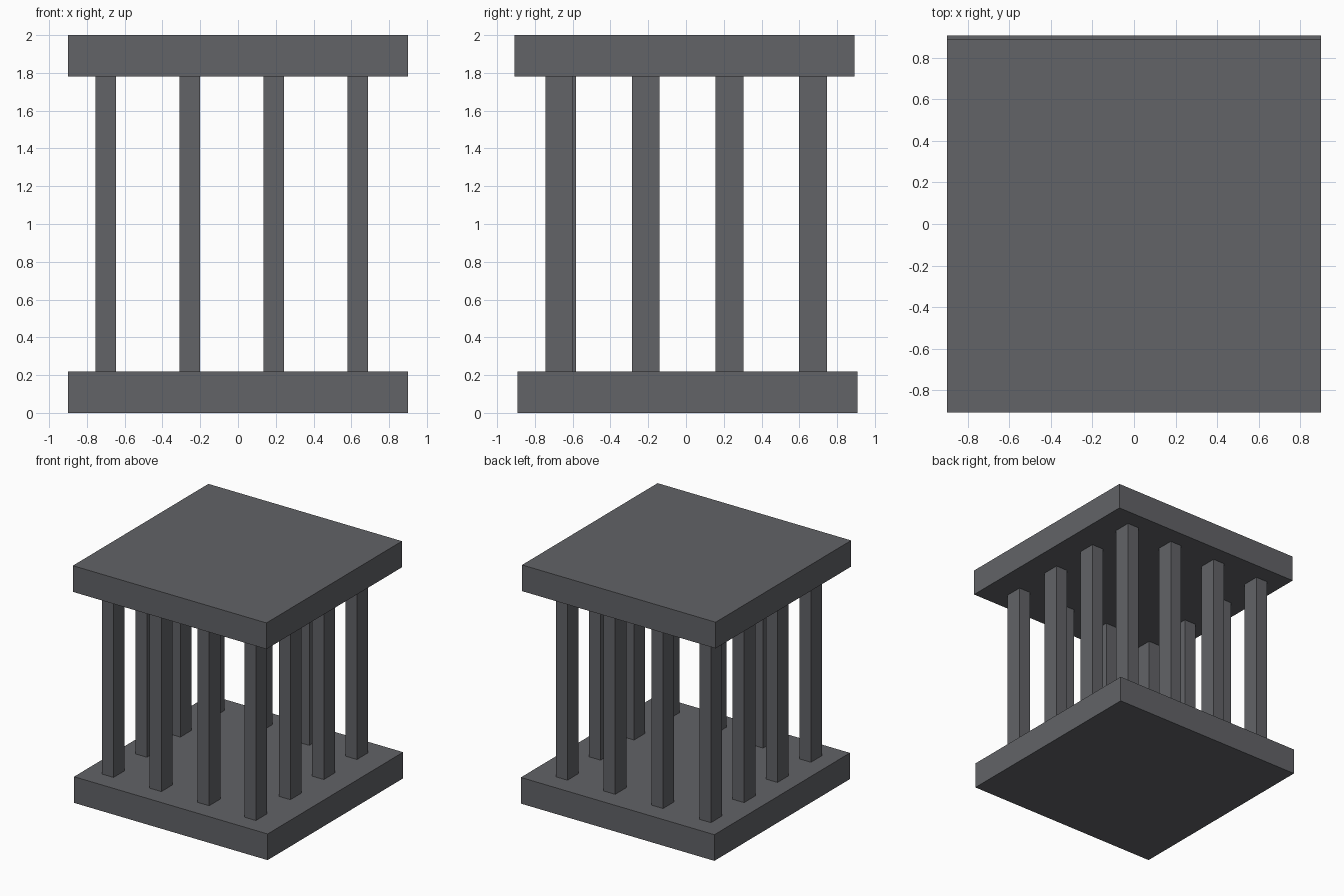
import bpy

if "Cube" in bpy.data.objects:
    bpy.data.objects.remove(bpy.data.objects["Cube"])

# Single dark grey colour
grey = bpy.data.materials.new("dark_grey")
grey.diffuse_color = (0.122, 0.125, 0.136, 1.0)
grey.use_nodes = True
grey.node_tree.nodes["Principled BSDF"].inputs["Base Color"].default_value = grey.diffuse_color


def box(name, center, size):
    bpy.ops.mesh.primitive_cube_add(size=1, location=center)
    ob = bpy.context.object
    ob.name = name
    ob.scale = size
    bpy.ops.object.transform_apply(location=False, rotation=False, scale=True)
    ob.data.materials.append(grey)
    return ob


# Base and roof slabs, slightly offset from each other in y
SLAB = 0.22
box("base_slab", (0, 0.008, SLAB / 2), (1.8, 1.8, SLAB))
box("roof_slab", (0, -0.008, 2 - SLAB / 2), (1.8, 1.8, SLAB))

# Ring of posts around the perimeter, none in the middle
xs = [-0.70, -0.255, 0.19, 0.634]
ys = [-0.671, -0.213, 0.231, 0.672]
for i, x in enumerate(xs):
    for j, y in enumerate(ys):
        if i in (0, 3) or j in (0, 3):
            # front row sits a touch further back except at the right corner
            shift = 0.014 if j == 0 and i < 3 else 0
            box(f"post_{i}_{j}", (x, y + shift, 1), (0.108, 0.148, 2 - 2 * SLAB))
